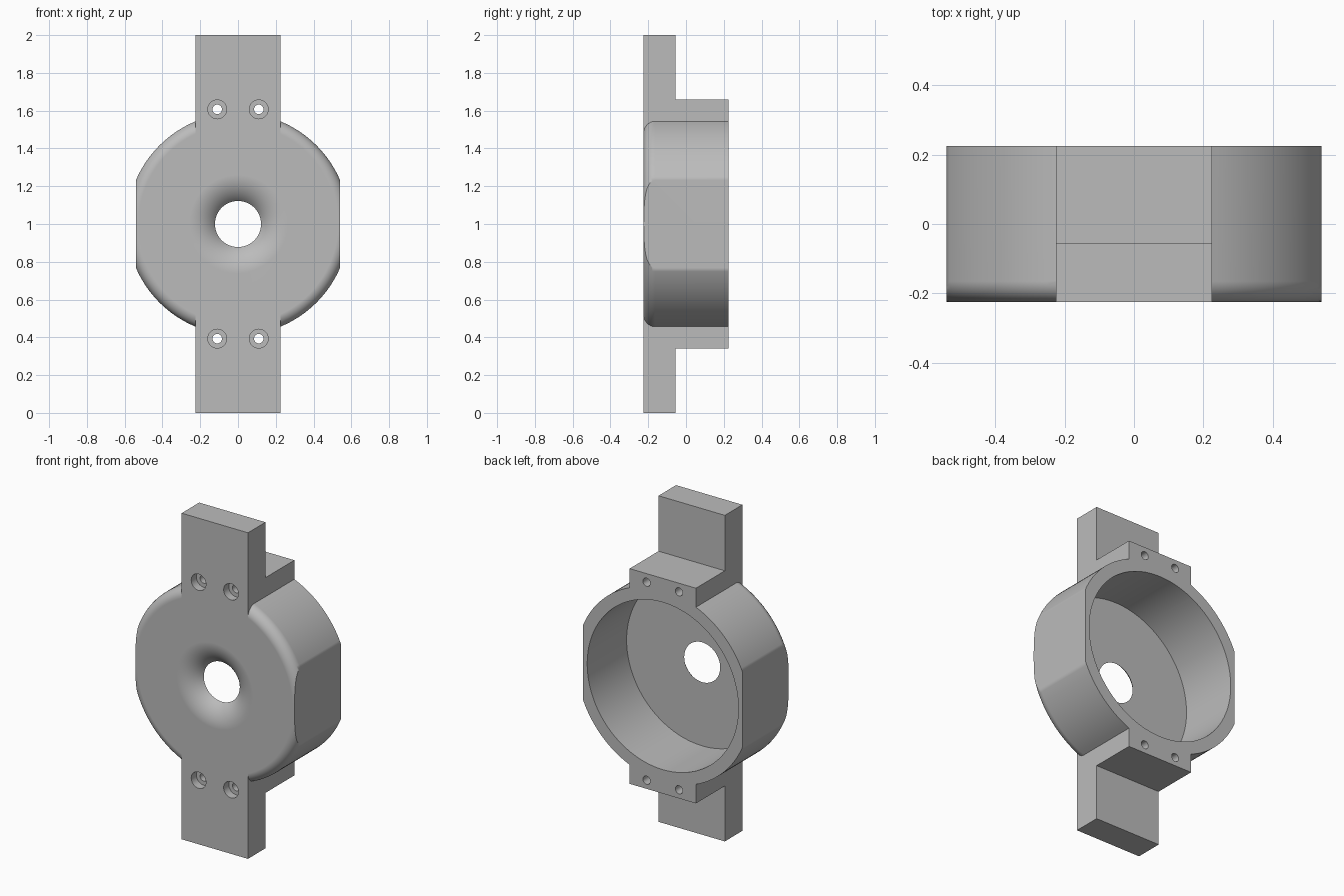
import bpy, bmesh, math
from mathutils import Matrix

cube = bpy.data.objects.get("Cube")
if cube:
    bpy.data.objects.remove(cube, do_unlink=True)

FRONT, BACK, MID = -0.225, 0.225, 1.0

grey = bpy.data.materials.new("plain grey")
grey.use_nodes = True
COLOUR = (0.5, 0.5, 0.5, 1)
grey.diffuse_color = COLOUR
grey.node_tree.nodes["Principled BSDF"].inputs["Base Color"].default_value = COLOUR


def finish(name, bm):
    bmesh.ops.recalc_face_normals(bm, faces=bm.faces)
    mesh = bpy.data.meshes.new(name)
    bm.to_mesh(mesh)
    bm.free()
    mesh.materials.append(grey)
    obj = bpy.data.objects.new(name, mesh)
    bpy.context.collection.objects.link(obj)
    return obj


def box(name, half_x, y0, y1, z0, z1):
    bm = bmesh.new()
    size = Matrix.Diagonal((2 * half_x, y1 - y0, z1 - z0, 1))
    place = Matrix.Translation((0, (y0 + y1) / 2, (z0 + z1) / 2))
    bmesh.ops.create_cube(bm, size=1, matrix=place @ size)
    return finish(name, bm)


def lathe(name, profile, sides, x=0, z=MID):
    """Closed solid from (radius, y) points, turned about the y direction."""
    bm = bmesh.new()
    rings = []
    for r, y in profile:
        angles = [2 * math.pi * i / sides for i in range(sides)]
        rings.append([bm.verts.new((x + r * math.cos(a), y, z + r * math.sin(a))) for a in angles])
    for a, b in zip(rings, rings[1:]):
        for i in range(sides):
            j = (i + 1) % sides
            bm.faces.new((a[i], a[j], b[j], b[i]))
    bm.faces.new(rings[0])
    bm.faces.new(rings[-1])
    return finish(name, bm)


def combine(target, other, operation):
    mod = target.modifiers.new(operation.lower(), "BOOLEAN")
    mod.operation, mod.solver, mod.object = operation, "EXACT", other
    bpy.context.view_layer.objects.active = target
    bpy.ops.object.modifier_apply(modifier=mod.name)
    bpy.data.objects.remove(other, do_unlink=True)


def arc(cr, cy, radius, start, end, steps):
    angles = [math.radians(start + (end - start) * i / steps) for i in range(steps + 1)]
    return [(cr + radius * math.cos(a), cy + radius * math.sin(a)) for a in angles]


# Round cup with a rounded front rim and two flat sides
R, FILLET = 0.588, 0.06
rim = arc(R - FILLET, FRONT + FILLET, FILLET, -90, 0, 8)
housing = lathe("housing", rim + [(R, BACK)], 128)
combine(housing, box("side_flats", 0.54, -1, 1, 0, 2), "INTERSECT")

# Long mounting strap and the thicker lugs behind it
strap = box("strap", 0.225, FRONT, -0.055, 0, 2)
combine(strap, box("lugs", 0.225, FRONT, BACK, 0.34, 1.66), "UNION")
combine(housing, strap, "UNION")

# Open cavity at the back, and the flared centre hole
FLOOR, HOLE, FLARE = -0.157, 0.122, 0.175
combine(housing, lathe("cavity", [(0.513, FLOOR), (0.513, 0.4)], 128), "DIFFERENCE")
depth = FLOOR - FRONT
reach = math.sqrt(FLARE ** 2 - (FLARE - depth) ** 2)
stop = 270 - math.degrees(math.asin(reach / FLARE))
flare = arc(HOLE + reach, FRONT + FLARE, FLARE, stop, 270, 10)
profile = [(HOLE, 0)] + flare + [(HOLE + reach + 0.03, -0.3)]
combine(housing, lathe("centre_hole", profile, 96), "DIFFERENCE")

# Four counterbored screw holes
for x in (-0.11, 0.11):
    for dz in (-0.607, 0.607):
        bore = [(0.05, -0.4), (0.05, -0.175), (0.025, -0.175), (0.025, 0.4)]
        combine(housing, lathe("screw_hole", bore, 32, x, MID + dz), "DIFFERENCE")

# Smooth curved walls, crisp machined edges
bpy.ops.object.select_all(action="DESELECT")
housing.select_set(True)
bpy.context.view_layer.objects.active = housing
bpy.ops.object.shade_smooth_by_angle(angle=math.radians(25))
weighted = housing.modifiers.new("weighted normals", "WEIGHTED_NORMAL")
weighted.keep_sharp = True
